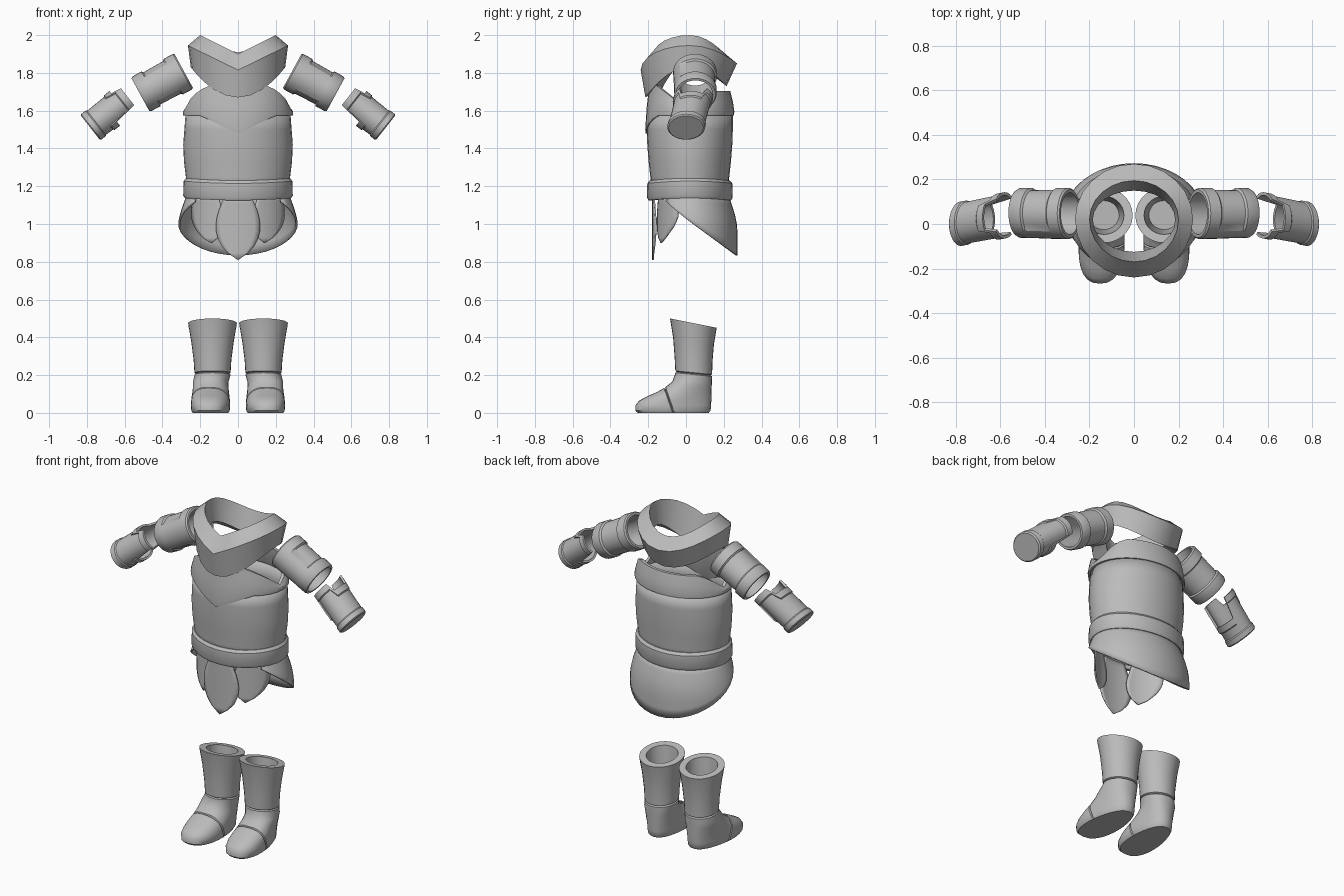
import bpy, bmesh, math
from mathutils import Vector

if "Cube" in bpy.data.objects:
    bpy.data.objects.remove(bpy.data.objects["Cube"])

grey = bpy.data.materials.new("steel grey")
grey.diffuse_color = (0.5, 0.5, 0.5, 1)
grey.use_nodes = True
grey.node_tree.nodes["Principled BSDF"].inputs["Base Color"].default_value = grey.diffuse_color


def finish(name, bm, thick=0, edge=35):
    """Turn a bmesh into a shaded object, optionally as a shell."""
    bmesh.ops.remove_doubles(bm, verts=bm.verts[:], dist=1e-5)
    bmesh.ops.recalc_face_normals(bm, faces=bm.faces[:])
    me = bpy.data.meshes.new(name)
    bm.to_mesh(me)
    bm.free()
    me.materials.append(grey)
    ob = bpy.data.objects.new(name, me)
    bpy.context.collection.objects.link(ob)
    if thick:
        m = ob.modifiers.new("shell", 'SOLIDIFY')
        m.thickness, m.offset = thick, 0
    bpy.ops.object.select_all(action='DESELECT')
    ob.select_set(True)
    bpy.context.view_layer.objects.active = ob
    bpy.ops.object.shade_smooth_by_angle(angle=math.radians(edge))
    return ob


def loft(rings, around=True, close=False, cap_start=False, cap_end=False):
    """Skin rows of points with quads."""
    bm = bmesh.new()
    rows = [[bm.verts.new(p) for p in r] for r in rings]
    n = len(rows[0])
    pairs = list(zip(rows, rows[1:])) + ([(rows[-1], rows[0])] if close else [])
    for a, b in pairs:
        for i in range(n if around else n - 1):
            j = (i + 1) % n
            bm.faces.new((a[i], a[j], b[j], b[i]))
    if cap_start:
        bm.faces.new(rows[0])
    if cap_end:
        bm.faces.new(rows[-1])
    return bm


def angles(n):
    """Angles round the body, starting at the front centre."""
    return [-math.pi / 2 + 2 * math.pi * i / n for i in range(n)]


def oval(rx, ry, z, cy=0.02, n=32):
    """Horizontal oval; z may be a number or a function of the angle."""
    return [(rx * math.cos(t), cy + ry * math.sin(t), z(t) if callable(z) else z)
            for t in angles(n)]


# Collar: saddle-shaped ring, four corners swept round the neck
# corner = side x, side z, front y, front z, back y, back z, pointed at front
corners = [(.265, 1.945, -.24, 1.815, .27, 1.85, True),
           (.25, 1.83, -.215, 1.67, .215, 1.73, False),
           (.185, 1.86, -.125, 1.72, .15, 1.78, False),
           (.2, 2.0, -.17, 1.9, .195, 1.91, True)]
rings = []
for rx, zs, yf, zf, yb, zb, pointed in corners:
    r = []
    for t in angles(24):
        c, s = math.cos(t), math.sin(t)
        front = s < 0
        p = 1 - abs(c) if pointed and front else s * s
        r.append((rx * c, .02 + ((yf if front else yb) - .02) * abs(s),
                  zs + ((zf if front else zb) - zs) * p))
    rings.append(r)
finish("collar", loft(rings, close=True))

# Torso shell
torso = [(1.15, .262, .198), (1.25, .27, .203), (1.33, .28, .212),
         (1.42, .284, .219), (1.5, .278, .222), (1.58, .272, .222)]
finish("torso", loft([oval(rx, ry, z) for z, rx, ry in torso]), .012)


# Chest plate: pointed lower edge, top edge dipping at the arms
def chest_low(t):
    v = max(0, 1 - abs(math.cos(t)) * .29 / .2) if math.sin(t) < 0 else 0
    return 1.575 - .095 * v


def chest_top(t):
    s = abs(math.sin(t))
    return min(1.74 if math.sin(t) < 0 else 1.705, 1.6 + .16 * s)


finish("chest_plate", loft([
    oval(.276, .222, chest_low),
    oval(.291, .234, chest_low),
    oval(.292, .236, lambda t: chest_low(t) + .02),
    oval(.284, .228, lambda t: .5 * (chest_low(t) + .02 + chest_top(t))),
    oval(.273, .214, chest_top),
    oval(.255, .196, chest_top),
    oval(.262, .21, lambda t: chest_low(t) + .02)], close=True))


# Belt
def belt_z(z):
    return lambda t: z + .012 * abs(math.cos(t)) ** 2


belt = [(.26, 1.125, 0), (.282, 1.125, 0), (.29, 1.14, 0),
        (.288, 1.215, 0), (.276, 1.23, 0), (.26, 1.23, 0)]
finish("belt", loft([oval(r, r - .063, belt_z(z)) for r, z, _ in belt], close=True))

# Rear skirt: flared sheet with a slanting lower edge
rows = []
for v in range(7):
    row = []
    for i in range(29):
        a = math.radians(-35 + 250 * i / 28)
        edge = 1.1 - .72 * (.02 + .25 * math.sin(a) + .1)
        z = 1.15 + (min(edge, 1.12) - 1.15) * v / 6
        g = .048 * math.sin(min(1, (1.15 - z) / .2) * math.pi / 2)
        row.append(((.268 + g) * math.cos(a), .02 + (.2 + g) * math.sin(a), z))
    rows.append(row)
finish("rear_skirt", loft(rows, around=False), .01)


# Front skirt petals
def petal(name, cx, lean, rx, ry, tip, widths):
    rows = []
    for k, w in enumerate(widths):
        v = k / (len(widths) - 1)
        row = []
        for i in range(9):
            u = i / 4 - 1
            x = cx + lean * v + w * u
            y = .02 - ry * math.sqrt(max(.05, 1 - (x / rx) ** 2))
            # the last rows are bowed upward at the sides
            row.append((x, y, 1.15 + (tip - 1.15) * v))
        rows.append(row)
    finish(name, loft(rows, around=False), .008)


petal("front_petal", 0, 0, .3, .195, .81,
      (.07, .085, .1, .111, .116, .115, .106, .088, .055, .002))
for side in (1, -1):
    petal("side_petal", side * .175, -side * .035, .262, .178, .9,
          (.07, .074, .078, .083, .086, .084, .077, .062, .04, .002))


# Arm pieces: tubes about a slanted axis
def arm_frame(a, b, side):
    a, b = Vector(a), Vector(b)
    d = b - a
    up = Vector((-d.z, 0, d.x)).normalized()
    if up.z < 0:
        up = -up

    def point(t, r, ang, squash):
        p = a + d * t + up * (r * squash * math.cos(ang))
        p.y += r * math.sin(ang)
        return (p.x * side, p.y, p.z)
    return point


N = 32
turn = [2 * math.pi * i / N for i in range(N)]
for side in (1, -1):
    # Upper arm guard with end bands and a raised front panel
    pt = arm_frame((.287, .047, 1.81), (.517, .05, 1.685), side)
    prof = [(0, .108), (.03, .115), (.24, .115), (.27, .106), (.73, .103),
            (.76, .113), (.96, .112), (1, .106), (1, .092), (0, .094)]
    rings = []
    for k, (t, r) in enumerate(prof):
        rings.append([pt(t, r + (.009 if k in (3, 4) and math.sin(a) < -.7 else 0),
                         a, .93) for a in turn])
    finish("upper_arm_guard", loft(rings, close=True), edge=30)

    # Forearm guard: closed at the wrist, notched at the elbow
    pt = arm_frame((.782, 0, 1.51), (.617, .032, 1.64), side)

    def reach(a):
        if math.cos(a) < -.6:
            return .62
        return .95 if math.cos(a) > .8 else 1.22

    prof = [(0, 0, .092), (.03, 0, .1), (.17, 0, .1), (.2, 0, .094),
            (-.2, 1, .096), (-.17, 1, .104), (0, 1, .104), (0, 1, .09), (.12, 0, .084)]
    rings = [[pt(t + e * reach(a), r, a, .86) for a in turn] for t, e, r in prof]
    finish("forearm_guard", loft(rings, cap_start=True, cap_end=True), edge=30)


# Boots
def groove(bm, co, no, depth=.009):
    """Press a narrow seam into the surface along a plane."""
    no = Vector(no).normalized()
    for off in (-.005, .005, 0):
        bmesh.ops.bisect_plane(bm, geom=bm.verts[:] + bm.edges[:] + bm.faces[:],
                               dist=1e-5, plane_co=Vector(co) + no * off, plane_no=no)
    mid = [v for v in bm.verts if abs((v.co - Vector(co)).dot(no)) < 1e-4]
    cen = sum((v.co for v in mid), Vector()) / len(mid)
    for v in mid:
        d = cen - v.co
        if v.co.z > .002:
            v.co += d.normalized() * depth


def boot_ring(z, y0, y1, w, cx=.135, toe=0, tilt=0):
    """Egg-shaped ring; toe widens and shifts the front."""
    r = []
    for t in angles(28):
        y = (y0 + y1) / 2 + (y1 - y0) / 2 * math.sin(t)
        f = (1 - math.sin(t)) / 2
        c = math.cos(t)
        c = math.copysign(abs(c) ** (.8 if toe else 1), c)
        r.append((cx + .018 * f * (toe > 0) + (w + toe * f) * c, y, z - tilt * (y - .04)))
    return r


for side in (1, -1):
    rings = [boot_ring(0, -.255, .12, .08, toe=.025),
             boot_ring(.012, -.268, .13, .086, toe=.028),
             boot_ring(.04, -.268, .133, .088, toe=.028),
             boot_ring(.065, -.248, .134, .089, toe=.024),
             boot_ring(.088, -.205, .135, .09, toe=.018),
             boot_ring(.11, -.155, .135, .09, toe=.012),
             boot_ring(.135, -.11, .136, .091, toe=.006),
             boot_ring(.165, -.073, .137, .093, toe=.002),
             boot_ring(.2, -.056, .138, .095, tilt=.1),
             boot_ring(.28, -.06, .14, .1, tilt=.12),
             boot_ring(.38, -.068, .148, .113, tilt=.15),
             boot_ring(.46, -.082, .16, .127, tilt=.2),
             boot_ring(.475, -.085, .163, .129, tilt=.2),
             boot_ring(.475, -.047, .125, .09, tilt=.2),
             boot_ring(.25, -.025, .105, .068)]
    bm = loft(rings[:-2], cap_start=True)
    groove(bm, (.14, .04, .208), (0, .1, 1))
    groove(bm, (.14, -.09, .07), (0, 1, .35))
    bmesh.ops.scale(bm, vec=(side, 1, 1), verts=bm.verts[:])
    finish("boot", bm, edge=40)
    bm = loft(rings[-3:], cap_end=True)
    bmesh.ops.scale(bm, vec=(side, 1, 1), verts=bm.verts[:])
    ob = finish("boot_opening", bm)
    # the opening is a hollow, so its faces look inward and up
    if ob.data.polygons[-1].normal.z < 0:
        ob.data.flip_normals()
